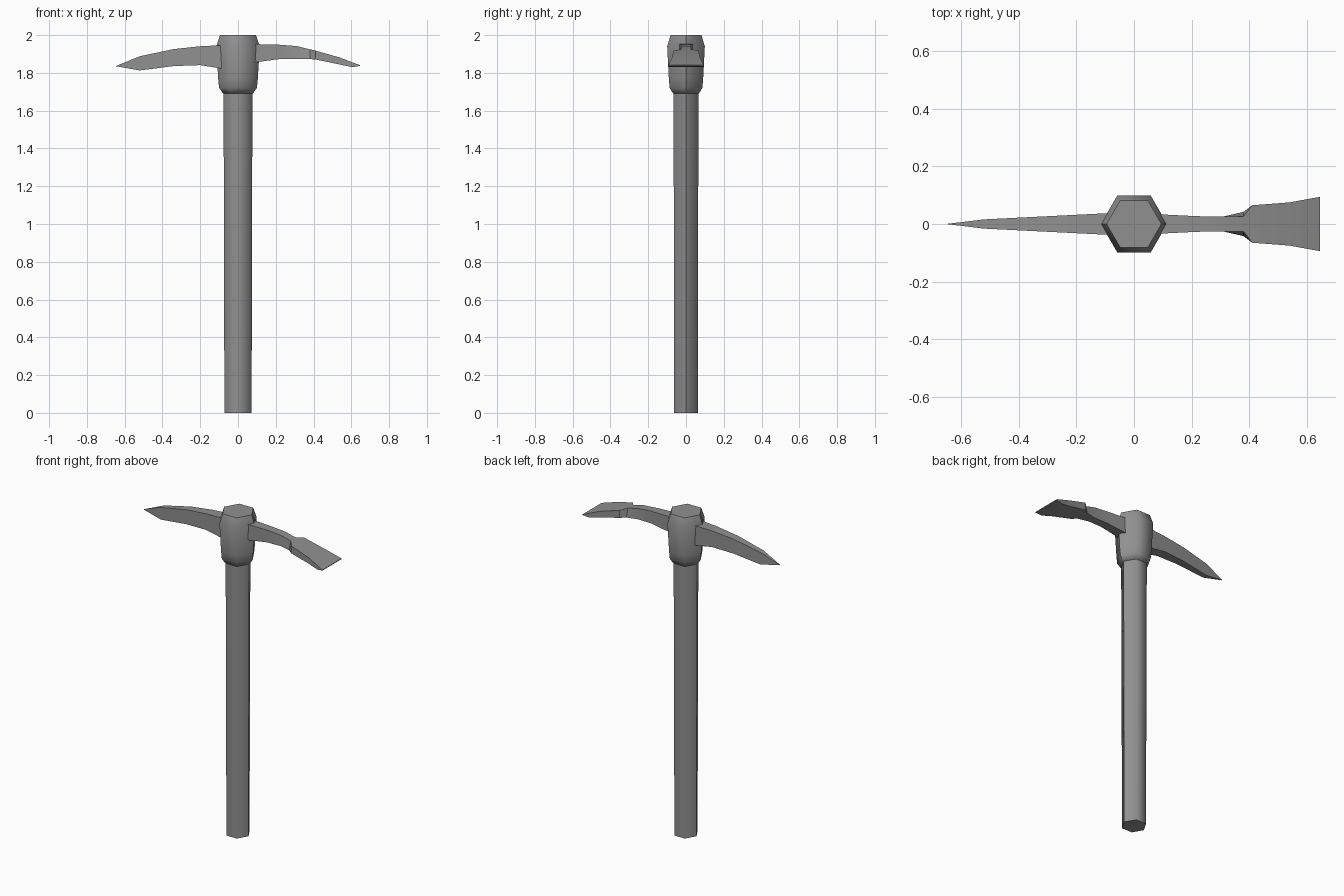
import bpy
import bmesh
import math

if "Cube" in bpy.data.objects:
    bpy.data.objects.remove(bpy.data.objects["Cube"], do_unlink=True)

grey = bpy.data.materials.new("plain grey")
grey.use_nodes = True
colour = (0.28, 0.28, 0.28, 1)
grey.diffuse_color = colour
grey.node_tree.nodes["Principled BSDF"].inputs["Base Color"].default_value = colour


def loft(name, rings, angle, seam=False):
    """Skin a row of equal-sized rings, cap both ends and shade by angle."""
    bm = bmesh.new()
    rows = [[bm.verts.new(p) for p in ring] for ring in rings]
    n = len(rows[0])
    for a, b in zip(rows, rows[1:]):
        for i in range(n):
            j = (i + 1) % n
            bm.faces.new((a[i], a[j], b[j], b[i]))
    bm.faces.new(rows[0][::-1])
    bm.faces.new(rows[-1])
    bmesh.ops.remove_doubles(bm, verts=bm.verts, dist=0.0005)
    bmesh.ops.recalc_face_normals(bm, faces=bm.faces)
    for f in bm.faces:
        f.smooth = True
    for e in bm.edges:
        on_seam = seam and all(abs(v.co.y) < 0.001 for v in e.verts)
        if on_seam or e.calc_face_angle(0) > math.radians(angle):
            e.smooth = False
    mesh = bpy.data.meshes.new(name)
    bm.to_mesh(mesh)
    bm.free()
    mesh.materials.append(grey)
    obj = bpy.data.objects.new(name, mesh)
    bpy.context.collection.objects.link(obj)
    return obj


def hexagon(z, r):
    return [(r * math.cos(i * math.pi / 3), r * math.sin(i * math.pi / 3), z)
            for i in range(6)]


def section(x, top, bottom, top_half, bottom_half):
    return [(x, -bottom_half, bottom), (x, bottom_half, bottom),
            (x, top_half, top), (x, -top_half, top)]


# Six-sided handle, slightly thicker towards the head
loft("handle", [hexagon(0, 0.072), hexagon(1.25, 0.075), hexagon(1.72, 0.077)],
     65, seam=True)

# Barrel-shaped collar around the top of the handle
collar_profile = [(1.69, 0.078), (1.72, 0.1), (1.77, 0.105), (1.94, 0.115), (2.0, 0.095)]
loft("collar", [hexagon(z, r) for z, r in collar_profile], 62, seam=True)

# Curved pointed blade
loft("pick_blade", [section(*s) for s in (
    (-0.03, 1.948, 1.81, 0.04, 0.04),
    (-0.1, 1.946, 1.825, 0.037, 0.037),
    (-0.2, 1.941, 1.841, 0.032, 0.032),
    (-0.34, 1.926, 1.836, 0.025, 0.025),
    (-0.52, 1.888, 1.813, 0.016, 0.016),
    (-0.645, 1.837, 1.835, 0.001, 0.001))], 30)

# Narrow neck that flares into a broad chisel blade
loft("adze_blade", [section(*s) for s in (
    (0.03, 1.955, 1.845, 0.036, 0.036),
    (0.1, 1.952, 1.857, 0.033, 0.033),
    (0.22, 1.949, 1.873, 0.027, 0.027),
    (0.31, 1.942, 1.874, 0.026, 0.026),
    (0.38, 1.925, 1.873, 0.026, 0.042),
    (0.41, 1.918, 1.871, 0.065, 0.065),
    (0.54, 1.881, 1.844, 0.075, 0.075),
    (0.605, 1.856, 1.83, 0.087, 0.087),
    (0.645, 1.841, 1.837, 0.094, 0.094))], 30)
